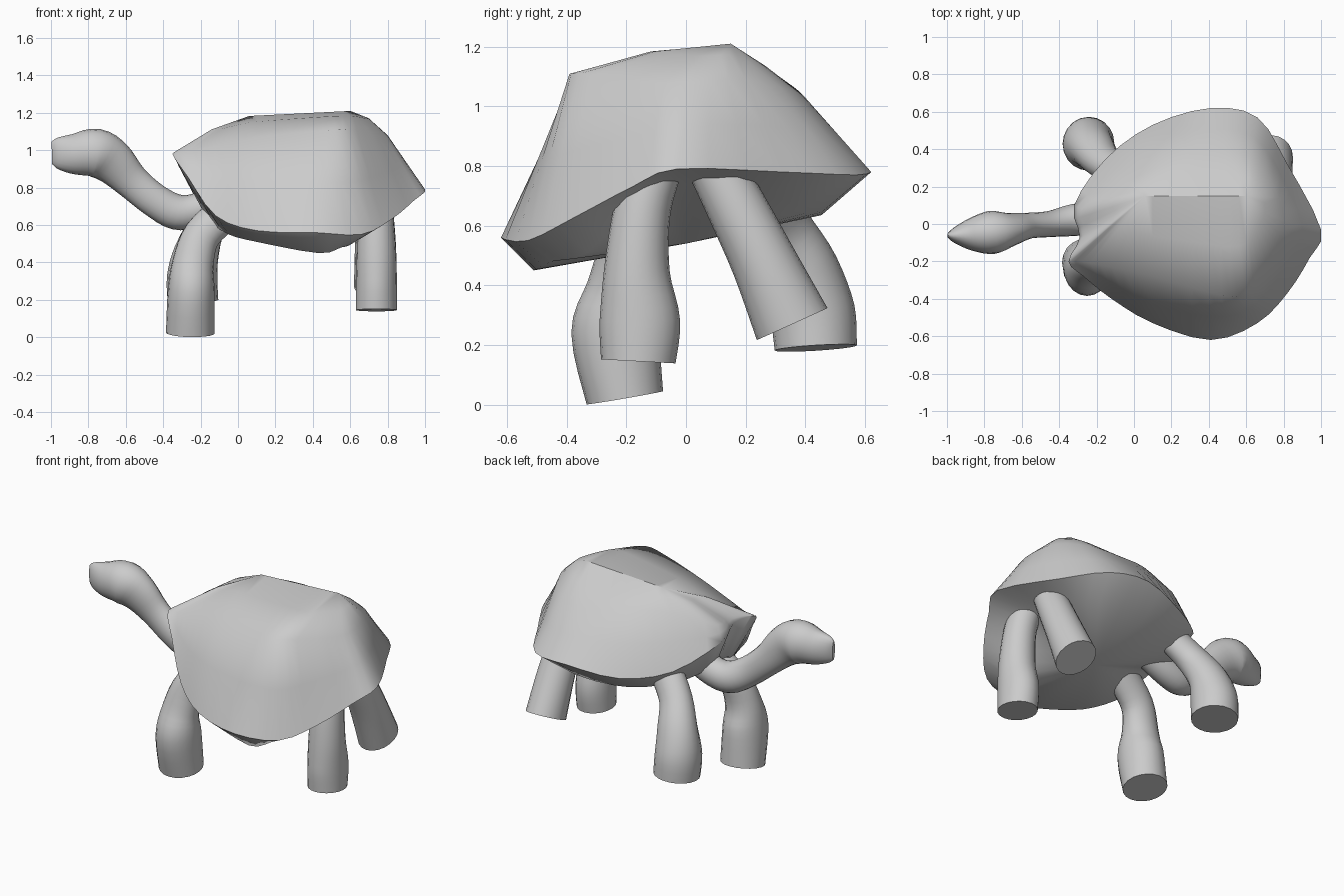
import bpy, bmesh, math
from mathutils import Vector

if "Cube" in bpy.data.objects:
    bpy.data.objects.remove(bpy.data.objects["Cube"])


def spline(pts, steps, closed=False):
    """Catmull-Rom resampling of points of any dimension."""
    n = len(pts)
    get = (lambda i: pts[i % n]) if closed else (lambda i: pts[max(0, min(n - 1, i))])
    out = []
    for i in range(n if closed else n - 1):
        for s in range(steps):
            t = s / steps
            out.append([0.5 * (2 * b + (c - a) * t + (2 * a - 5 * b + 4 * c - d) * t * t
                               + (3 * b - a - 3 * c + d) * t ** 3)
                        for a, b, c, d in zip(get(i - 1), get(i), get(i + 1), get(i + 2))])
    if not closed:
        out.append(list(pts[-1]))
    return out


def loft(name, rings, angle, caps=True):
    """Skin a stack of equal-length rings, optionally capping both ends."""
    bm = bmesh.new()
    rows = [[bm.verts.new(p) for p in r] for r in rings]
    n = len(rows[0])
    for r, q in zip(rows, rows[1:]):
        for i in range(n):
            j = (i + 1) % n
            bm.faces.new((r[i], r[j], q[j], q[i]))
    if caps:
        bm.faces.new(rows[0])
        bm.faces.new(rows[-1])
    bmesh.ops.remove_doubles(bm, verts=bm.verts, dist=0.0005)
    bmesh.ops.recalc_face_normals(bm, faces=bm.faces)
    mesh = bpy.data.meshes.new(name)
    bm.to_mesh(mesh)
    bm.free()
    obj = bpy.data.objects.new(name, mesh)
    bpy.context.collection.objects.link(obj)
    bpy.ops.object.select_all(action='DESELECT')
    obj.select_set(True)
    bpy.context.view_layer.objects.active = obj
    bpy.ops.object.shade_smooth_by_angle(angle=math.radians(angle))
    return obj


def limb(name, path, ref, sides=20):
    """Tube along (x, y, z, radius along ref, radius across)."""
    pts = spline(path, 4)
    rings = []
    for i, p in enumerate(pts):
        t = Vector(pts[min(i + 1, len(pts) - 1)][:3]) - Vector(pts[max(i - 1, 0)][:3])
        t.normalize()
        a = Vector(ref)
        a = (a - t * a.dot(t)).normalized()
        b = t.cross(a)
        rings.append([Vector(p[:3]) + a * p[3] * math.cos(k * math.tau / sides)
                      + b * p[4] * math.sin(k * math.tau / sides) for k in range(sides)])
    return loft(name, rings, 40)


# Shell: belly edge, rim and shoulder rings, all starting at the tail
belly = [(.70, -.02, .74), (.68, -.15, .69), (.61, -.33, .51), (.55, -.45, .48),
         (.43, -.51, .45), (.10, -.44, .51), (-.05, -.32, .55), (-.15, -.22, .62),
         (-.20, -.15, .70), (-.20, -.05, .71), (-.20, .08, .70), (-.10, .25, .66),
         (.12, .40, .63), (.40, .46, .64), (.60, .40, .66), (.69, .20, .72)]
rim = [(1.0, -.03, .79), (.94, -.18, .73), (.82, -.37, .63), (.66, -.53, .55),
       (.41, -.62, .56), (.10, -.53, .57), (-.12, -.40, .65), (-.27, -.28, .86),
       (-.35, -.20, .98), (-.29, -.07, .97), (-.32, .10, .92), (-.15, .35, .78),
       (.10, .53, .74), (.41, .62, .78), (.66, .57, .77), (.82, .32, .78)]
shoulder = [(.80, .02, 1.08), (.77, -.12, 1.08), (.67, -.27, 1.10), (.56, -.385, 1.11),
            (.40, -.365, 1.10), (.10, -.28, 1.07), (-.12, -.23, 1.025), (-.28, -.20, .985),
            (-.34, -.18, .99), (-.26, -.05, 1.01), (-.28, .08, 1.01), (-.05, .22, 1.08),
            (.20, .33, 1.08), (.42, .39, 1.04), (.62, .36, 1.05), (.75, .20, 1.09)]
belly, rim, shoulder = (spline(r, 3, True) for r in (belly, rim, shoulder))
ridge = [(x, .15, 1.18 + .05 * x) for x in (max(.06, min(.6, p[0])) for p in shoulder)]
crown = [[(a + b) / 2 for a, b in zip(p, q)] for p, q in zip(shoulder, ridge)]
flank = [[(a + b) / 2 for a, b in zip(p, q)] for p, q in zip(rim, shoulder)]
for p in crown:
    p[2] += .025 if p[1] < .16 else .01
for p in flank:  # bulge the front half of the sides
    w = max(0, 1 - abs(p[0] - .08) / .33)
    p[1] += math.copysign(.03 * w, p[1])
    p[2] += .015 * w
keel = [(.3, 0, .54)] * len(rim)
loft("shell", [keel, belly, rim, flank, shoulder, crown, ridge], 60, caps=False)

# Neck and head in one sweep, narrowing to a blade-shaped snout
limb("neck_and_head",
     [(-.08, .03, .74, .08, .09), (-.22, .03, .68, .085, .09), (-.33, .02, .67, .085, .095),
      (-.45, 0, .735, .07, .09), (-.57, -.01, .835, .07, .095), (-.67, -.03, .935, .09, .12),
      (-.76, -.045, .985, .116, .13), (-.87, -.055, .98, .088, .11),
      (-.96, -.06, .985, .042, .085), (-.995, -.06, .985, .012, .06)], (0, 1, 0))

# Legs
legs = {
    "front_leg_near": [(-.05, -.17, .68, .10, .08), (-.19, -.20, .55, .10, .085),
                       (-.24, -.23, .40, .11, .10), (-.25, -.24, .25, .125, .145),
                       (-.255, -.205, .036, .13, .13)],
    "front_leg_far": [(-.05, .27, .73, .10, .08), (-.16, .33, .60, .10, .09),
                      (-.22, .40, .46, .12, .11), (-.245, .425, .32, .135, .14),
                      (-.24, .435, .19, .135, .138)],
    "rear_leg_near": [(.72, -.09, .83, .09, .09), (.735, -.145, .66, .095, .095),
                      (.74, -.165, .45, .105, .11), (.74, -.155, .28, .11, .135),
                      (.74, -.16, .145, .11, .125)],
    "rear_leg_far": [(.72, .08, .83, .09, .09), (.73, .165, .67, .10, .10),
                     (.735, .26, .48, .11, .11), (.735, .356, .27, .115, .13)],
}
# Drop the near front sole to the ground
legs["front_leg_near"][-1] = (-.255, -.205, .023, .13, .13)
for name, path in legs.items():
    limb(name, path, (1, 0, 0))
